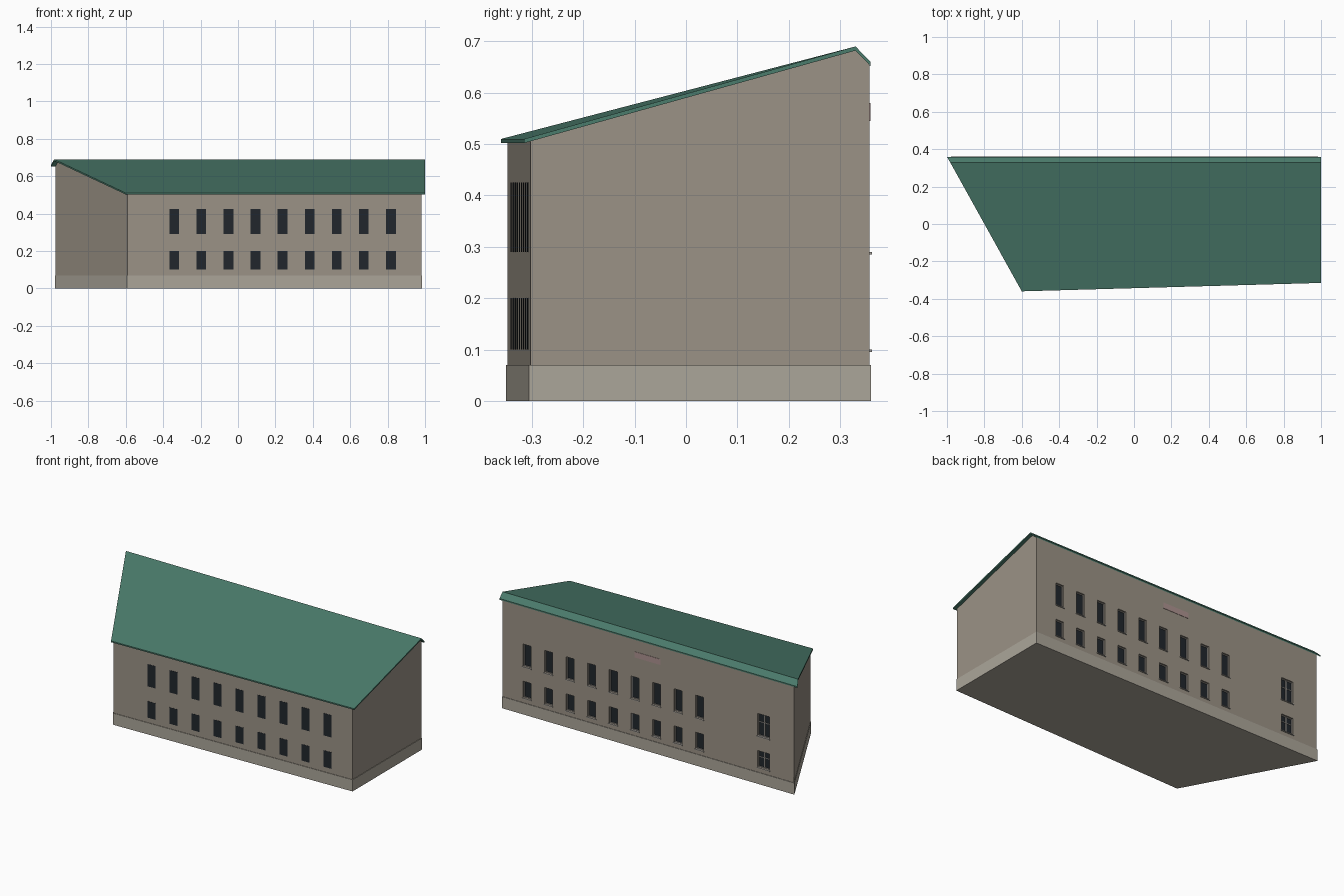
import bpy, bmesh
from mathutils import Vector

if "Cube" in bpy.data.objects:
    bpy.data.objects.remove(bpy.data.objects["Cube"])


def paint(name, rgb):
    m = bpy.data.materials.new(name)
    m.diffuse_color = (*rgb, 1)
    m.use_nodes = True
    m.node_tree.nodes["Principled BSDF"].inputs["Base Color"].default_value = m.diffuse_color
    return m


STONE = paint("wall_plaster", (0.33, 0.29, 0.24))
BASE = paint("plinth_stone", (0.41, 0.38, 0.32))
GREEN = paint("roof_green", (0.07, 0.20, 0.15))
GLASS = paint("dark_glass", (0.015, 0.02, 0.025))
TRIM = paint("window_trim", (0.36, 0.34, 0.31))
PINK = paint("pink_panel", (0.42, 0.29, 0.28))


def finish(bm, name, mat):
    bmesh.ops.recalc_face_normals(bm, faces=bm.faces)
    me = bpy.data.meshes.new(name)
    bm.to_mesh(me)
    bm.free()
    ob = bpy.data.objects.new(name, me)
    bpy.context.collection.objects.link(ob)
    me.materials.append(mat)
    return ob


def boxes(name, bounds, mat):
    """One object from many axis-aligned boxes (x0, x1, y0, y1, z0, z1)."""
    bm = bmesh.new()
    for x0, x1, y0, y1, z0, z1 in bounds:
        vs = bmesh.ops.create_cube(bm, size=1)["verts"]
        for v in vs:
            v.co = ((x0 + x1) / 2 + v.co.x * (x1 - x0),
                    (y0 + y1) / 2 + v.co.y * (y1 - y0),
                    (z0 + z1) / 2 + v.co.z * (z1 - z0))
    return finish(bm, name, mat)


def bridge(name, left, right, mat):
    """Solid between two matching end profiles."""
    bm = bmesh.new()
    a = [bm.verts.new(p) for p in left]
    b = [bm.verts.new(p) for p in right]
    n = len(a)
    bm.faces.new(a)
    bm.faces.new(b[::-1])
    for i in range(n):
        j = (i + 1) % n
        bm.faces.new((a[i], b[i], b[j], a[j]))
    return finish(bm, name, mat)


# Walls: skewed plan with the ridge close to the back
FL, FR = Vector((-0.592, -0.347, 0)), Vector((0.98, -0.303, 0))
BACK = 0.357
walls = bridge(
    "walls",
    [(FL.x, FL.y, 0.06), (FL.x, FL.y, 0.506), (-0.961, 0.33, 0.683),
     (-0.975, BACK, 0.654), (-0.975, BACK, 0.06)],
    [(FR.x, FR.y, 0.06), (FR.x, FR.y, 0.506), (0.98, 0.33, 0.683),
     (0.98, BACK, 0.654), (0.98, BACK, 0.06)], STONE)

# Plinth
bridge("plinth",
       [(-0.594, -0.35, 0), (-0.594, -0.35, 0.07), (-0.979, 0.36, 0.07), (-0.979, 0.36, 0)],
       [(0.983, -0.306, 0), (0.983, -0.306, 0.07), (0.983, 0.36, 0.07), (0.983, 0.36, 0)], BASE)

# Roof: thin folded sheet, long front slope and short back slope
top_l = [Vector(p) for p in ((-0.6, -0.36, 0.51), (-0.983, 0.33, 0.69), (-1, 0.359, 0.66))]
top_r = [Vector(p) for p in ((1, -0.315, 0.51), (1, 0.33, 0.69), (1, 0.359, 0.66))]
drop = Vector((0, 0, 0.008))
bridge("roof", top_l + [p - drop for p in reversed(top_l)],
       top_r + [p - drop for p in reversed(top_r)], GREEN)

# Window layout shared by front and back
centres = [-0.341 + 0.1448 * i for i in range(9)]
floors = [(0.10, 0.20), (0.29, 0.425)]

# Front windows: flush panes following the skewed wall
along = (FR - FL).normalized()
out = Vector((along.y, -along.x, 0))
bm = bmesh.new()
for cx in centres:
    mid = FL + along * ((cx - FL.x) / along.x)
    for z0, z1 in floors:
        for v in bmesh.ops.create_cube(bm, size=1)["verts"]:
            v.co = (mid + along * v.co.x * 0.052 + out * v.co.y * 0.002
                    + Vector((0, 0, (z0 + z1) / 2 + v.co.z * (z1 - z0))))
finish(bm, "front_windows", GLASS)

# Back windows: recessed openings with panes, frames and sills
DEEP = BACK - 0.014
holes, panes, frames, sills = [], [], [], []
for cx, w in [(c, 0.054) for c in centres] + [(-0.77, 0.082)]:
    x0, x1 = cx - w / 2, cx + w / 2
    for z0, z1 in floors:
        holes.append((x0, x1, DEEP, BACK + 0.02, z0, z1))
        panes.append((x0, x1, DEEP - 0.002, DEEP + 0.001, z0, z1))
        sills.append((x0 - 0.004, x1 + 0.004, DEEP, BACK + 0.005, z0 - 0.005, z0))
        t, f0, f1 = 0.004, DEEP, DEEP + 0.005
        frames += [(x0, x0 + t, f0, f1, z0, z1), (x1 - t, x1, f0, f1, z0, z1),
                   (x0 + t, x1 - t, f0, f1, z0, z0 + t), (x0 + t, x1 - t, f0, f1, z1 - t, z1)]
        if w > 0.06:  # stair window has a mullion and transom
            zt = z0 + (z1 - z0) * 0.62
            frames += [(cx - 0.003, cx + 0.003, f0, f1, z0 + t, z1 - t),
                       (x0 + t, x1 - t, f0, f1 - 0.001, zt - 0.002, zt + 0.002)]

cutter = boxes("window_cutter", holes, STONE)
cutter.hide_render = True
mod = walls.modifiers.new("openings", "BOOLEAN")
mod.operation = "DIFFERENCE"
mod.solver = "EXACT"
mod.object = cutter
bpy.context.view_layer.objects.active = walls
bpy.ops.object.modifier_apply(modifier=mod.name)
bpy.data.objects.remove(cutter)

boxes("back_panes", panes, GLASS)
boxes("back_frames", frames, TRIM)
boxes("back_sills", sills, TRIM)

# Blank panel high on the back wall
boxes("back_panel", [(-0.08, 0.095, BACK - 0.002, BACK + 0.002, 0.545, 0.58)], PINK)
